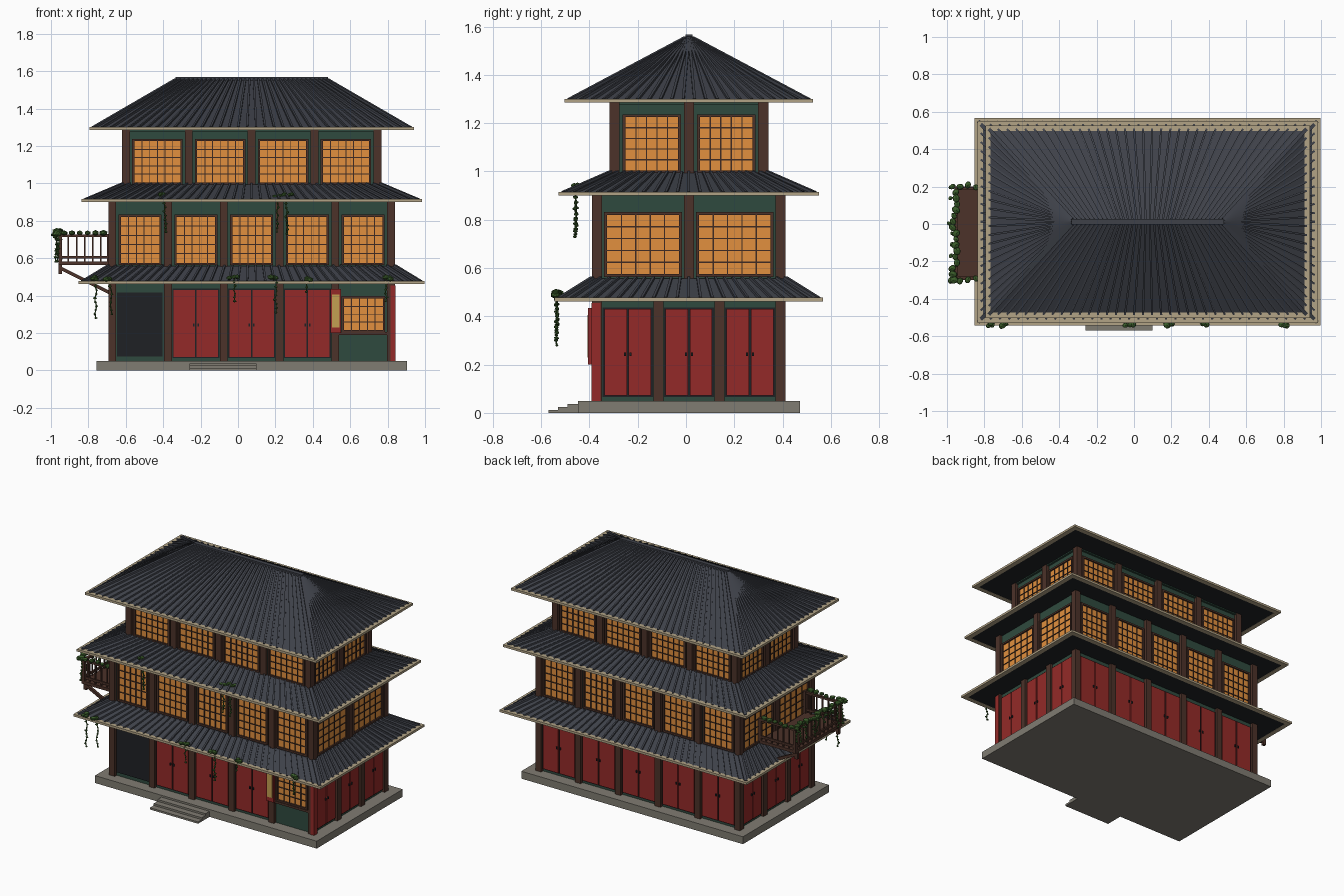
import bpy, bmesh, math, random
from mathutils import Vector, Matrix

if "Cube" in bpy.data.objects:
    bpy.data.objects.remove(bpy.data.objects["Cube"])

random.seed(4)
CX, CY = 0.073, 0.012
MATS, PARTS = {}, {}


def mat(name, r, g, b):
    lin = [(c / 255 / 12.92) if c < 10 else ((c / 255 + 0.055) / 1.055) ** 2.4 for c in (r, g, b)]
    m = bpy.data.materials.new(name)
    m.diffuse_color = (*lin, 1)
    m.use_nodes = True
    m.node_tree.nodes["Principled BSDF"].inputs["Base Color"].default_value = m.diffuse_color
    MATS[name] = m


for args in [("stone", 128, 124, 114), ("wood", 76, 50, 41), ("green", 47, 74, 62), ("dark", 31, 33, 37),
             ("red", 148, 42, 40), ("glow", 226, 144, 62), ("tile", 62, 65, 73), ("underside", 32, 34, 38),
             ("trim", 178, 163, 134), ("gold", 196, 160, 82), ("leaf", 58, 92, 42), ("muntin", 62, 42, 34)]:
    mat(*args)


def part(name, material):
    """Mesh collected under one part name."""
    if name not in PARTS:
        PARTS[name] = (bmesh.new(), material)
    return PARTS[name][0]


def box(bm, lo, hi):
    lo, hi = Vector(lo), Vector(hi)
    d = hi - lo
    size = Matrix.Diagonal((abs(d.x), abs(d.y), abs(d.z), 1))
    bmesh.ops.create_cube(bm, size=1, matrix=Matrix.Translation((lo + hi) / 2) @ size)


def beam(bm, p, q, w, h):
    """Square bar from p to q."""
    p, q = Vector(p), Vector(q)
    d = q - p
    rot = d.to_track_quat('Y', 'Z').to_matrix().to_4x4()
    bmesh.ops.create_cube(bm, size=1, matrix=Matrix.Translation((p + q) / 2) @ rot @ Matrix.Diagonal((w, d.length, h, 1)))


def frustum(bm, h0, z0, h1, z1):
    rings = [[bm.verts.new((CX + sx * h[0], CY + sy * h[1], z)) for sx, sy in ((-1, -1), (1, -1), (1, 1), (-1, 1))]
             for h, z in ((h0, z0), (h1, z1))]
    bm.faces.new(rings[0][::-1])
    bm.faces.new(rings[1])
    for i in range(4):
        j = (i + 1) % 4
        bm.faces.new((rings[0][i], rings[0][j], rings[1][j], rings[1][i]))


# four wall sides: tangent, outward normal
SIDES = {"front": ((1, 0), (0, -1)), "right": ((0, 1), (1, 0)), "back": ((-1, 0), (0, 1)), "left": ((0, -1), (-1, 0))}


def wbox(bm, side, half, u0, u1, d0, d1, z0, z1):
    """Box in wall coordinates: u along the wall, d outward from its face."""
    t, n = SIDES[side]
    r = half[0] if n[0] else half[1]

    def pt(u, d, z):
        return (CX + t[0] * u + n[0] * (r + d), CY + t[1] * u + n[1] * (r + d), z)
    a, b = pt(u0, d0, z0), pt(u1, d1, z1)
    box(bm, [min(x) for x in zip(a, b)], [max(x) for x in zip(a, b)])


def window(floor, side, half, u0, u1, z0, z1, cols, rows):
    wbox(part(floor + "_window_panes", "glow"), side, half, u0, u1, 0, 0.006, z0, z1)
    f = part(floor + "_window_frames", "wood")
    for a, b, c, d in ((u0 - .012, u0, z0 - .012, z1 + .012), (u1, u1 + .012, z0 - .012, z1 + .012),
                       (u0, u1, z0 - .012, z0), (u0, u1, z1, z1 + .012)):
        wbox(f, side, half, a, b, 0, 0.016, c, d)
    m = part(floor + "_window_bars", "muntin")
    for i in range(1, cols):
        u = u0 + (u1 - u0) * i / cols
        wbox(m, side, half, u - .0025, u + .0025, 0.006, 0.011, z0, z1)
    for i in range(1, rows):
        z = z0 + (z1 - z0) * i / rows
        wbox(m, side, half, u0, u1, 0.006, 0.0105, z - .0025, z + .0025)


def door(side, half, u0, u1, z0, z1):
    wbox(part("door_frames", "dark"), side, half, u0, u1, 0, 0.006, z0, z1)
    mid = (u0 + u1) / 2
    for a, b, hx in ((u0 + .007, mid - .004, mid - .012), (mid + .004, u1 - .007, mid + .012)):
        wbox(part("door_leaves", "red"), side, half, a, b, 0, 0.013, z0 + .007, z1 - .007)
        wbox(part("door_handles", "dark"), side, half, hx - .004, hx + .004, 0.013, 0.02, .235, .25)


def floor_shell(name, half, z0, z1, nx, ny, pw=0.042):
    """Wall core, posts and head beams; returns bays as (side, u0, u1)."""
    box(part(name + "_walls", "green"), (CX - half[0], CY - half[1], z0), (CX + half[0], CY + half[1], z1))
    posts, bays = part(name + "_posts", "wood"), []
    for side, (t, n) in SIDES.items():
        L, k = (half[0], nx) if t[0] else (half[1], ny)
        us = [-L + 2 * L * i / k for i in range(k + 1)]
        for u in us[1:-1]:
            wbox(posts, side, half, u - pw / 2, u + pw / 2, -.01, pw / 2, z0, z1)
        wbox(part(name + "_head_beams", "green"), side, half, -L, L, 0, .014, z1 - .022, z1)
        bays += [(side, i, a + pw / 2, b - pw / 2) for i, (a, b) in enumerate(zip(us, us[1:]))]
    for sx in (-1, 1):
        for sy in (-1, 1):
            x, y = CX + sx * half[0], CY + sy * half[1]
            box(posts, (x - pw / 2, y - pw / 2, z0), (x + pw / 2, y + pw / 2, z1))
    return bays


def roof(name, h0, z0, h1, z1):
    """Hipped tile roof with fanned ribs, hip bars, eave trim and dark soffit."""
    inner = (h0[0] - .02, h0[1] - .02)
    frustum(part(name + "_tiles", "tile"), inner, z0 + .01, h1, z1)
    box(part(name + "_soffit", "underside"), (CX - inner[0], CY - inner[1], z0 + .001), (CX + inner[0], CY + inner[1], z0 + .009))
    ribs, trim = part(name + "_ribs", "tile"), part(name + "_eave_trim", "trim")
    for side, (t, n) in SIDES.items():
        ax = 0 if t[0] else 1
        k = round(2 * h0[ax] / .05)
        for i in range(k + 1):
            f = -1 + 2 * i / k
            ends = []
            for h, z in ((inner, z0 + .012), (h1, z1 + .002)):
                ends.append((CX + t[0] * f * h[0] + n[0] * h[0], CY + t[1] * f * h[1] + n[1] * h[1], z))
            w = .02 if i in (0, k) else .011
            beam(ribs, ends[0], ends[1], w, .013)
        wbox(trim, side, h0, -h0[ax], h0[ax], -.032, 0, z0, z0 + .015)


# stone plinth and front steps
box(part("plinth", "stone"), (CX - .83, CY - .46, 0), (CX + .83, CY + .46, .05))
for i in range(3):
    box(part("front_steps", "stone"), (-.26, -.57 + .04 * i, 0), (.10, -.44, .0125 * (i + 1)))

# ground floor: doors, an open entrance and one window
G = (.745, .38)
for side, i, a, b in floor_shell("ground_floor", G, .05, .50, 5, 3):
    if side == "front" and i == 0:
        wbox(part("entrance_opening", "dark"), side, G, a + .005, b - .008, 0, .008, .075, .415)
    elif side == "front" and i == 4:
        window("ground_floor", side, G, a + .025, b - .022, .215, .385, 5, 4)
        wbox(part("window_sill", "wood"), side, G, a, b, 0, .02, .19, .205)
    else:
        door(side, G, a + .002, b - .002, .065, .437)

# hanging sign and red corner board
sign = part("sign_board", "red")
box(sign, (.495, -.405, .20), (.55, -.389, .435))
box(part("sign_face", "gold"), (.503, -.409, .23), (.542, -.404, .405))
box(part("corner_board", "red"), (.815, -.391, .05), (.843, -.355, .455))

# second and third floors
for side, i, a, b in floor_shell("second_floor", G, .50, .93, 5, 2):
    long = side in ("front", "back")
    m = .025 if long else .02
    window("second_floor", side, G, a + m, b - m, .575, .82, 5, 5)
T = (.672, .308)
for side, i, a, b in floor_shell("third_floor", T, .95, 1.30, 4, 2):
    window("third_floor", side, T, a + .024, b - .024, 1.005, 1.225, 6 if side in ("front", "back") else 5, 5)

# three roofs and the ridge
roof("lower_roof", (.925, .556), .462, (.765, .40), .557)
roof("middle_roof", (.911, .54), .90, (.69, .325), .995)
roof("top_roof", (.868, .515), 1.285, (.405, .012), 1.552)
box(part("ridge_cap", "tile"), (CX - .407, CY - .015, 1.54), (CX + .407, CY + .015, 1.568))

# left balcony
X0, X1, Y0, Y1 = -.96, -.69, -.30, .20
box(part("balcony_deck", "wood"), (X0, Y0, .562), (X1, Y1, .582))
rail = part("balcony_railing", "wood")
runs = [((X0 + .01, Y0 + .01), (X0 + .01, Y1 - .01)), ((X0 + .01, Y0 + .01), (X1, Y0 + .01)), ((X0 + .01, Y1 - .01), (X1, Y1 - .01))]
for p, q in runs:
    for z, w in ((.72, .018), (.605, .012)):
        beam(rail, (*p, z), (*q, z), w, .014)
    n = round(math.dist(p, q) / .042)
    for i in range(n + 1):
        x, y = (p[k] + (q[k] - p[k]) * i / n for k in (0, 1))
        w = .02 if i in (0, n) else .008
        beam(rail, (x, y, .575), (x, y, .73 if w > .01 else .72), w, w)
for y in (Y0 + .03, Y1 - .03):
    beam(part("balcony_braces", "wood"), (-.955, y, .55), (-.685, y, .415), .018, .018)
    box(part("balcony_braces", "wood"), (-.96, y - .01, .515), (-.94, y + .01, .57))


# ivy
def leaf(x, y, z, r):
    m = Matrix.Translation((x, y, z)) @ Matrix.Rotation(random.random() * 6, 4, 'Z') @ Matrix.Diagonal((r, r * .8, r * .65, 1))
    bmesh.ops.create_icosphere(part("ivy_leaves", "leaf"), subdivisions=1, radius=1, matrix=m)


def vine(x, y, z0, z1, clump=.024, n_clump=3):
    for i in range(n_clump):
        leaf(x + random.uniform(-.03, .03), y + random.uniform(-.01, .01), z0 + random.uniform(-.008, .008), clump * random.uniform(.7, 1))
    p, k = Vector((x, y, z0)), max(2, round((z0 - z1) / .022))
    for i in range(k):
        q = Vector((x + random.uniform(-.006, .006), y + random.uniform(-.004, .004), z0 + (z1 - z0) * (i + 1) / k))
        beam(part("ivy_stems", "leaf"), p, q, .005, .005)
        leaf(q.x, q.y, q.z, random.uniform(.007, .012))
        p = q


for x, z1 in ((-.76, .28), (-.68, .30), (-.02, .37), (.20, .31), (.37, .42), (.79, .37)):
    vine(x, -.535, .492, z1)
for x, z1 in ((-.39, .74), (.21, .74), (.26, .73)):
    vine(x, -.457, .938, z1, .02)
for i in range(17):
    x, y = X0 + random.uniform(-.012, .018), Y0 + (Y1 - Y0) * i / 16
    leaf(x, y, .735 + random.uniform(-.01, .01), random.uniform(.018, .027))
    if i % 2 == 0:
        vine(x, y, .72, random.uniform(.58, .67), .015, 1)
for i in range(6):
    for y in (Y0, Y1):
        leaf(X0 + .03 + i * .042, y + random.uniform(-.01, .01), .735, random.uniform(.016, .025))
leaf(-.975, Y0, .73, .025)

# turn collected parts into objects
for name, (bm, material) in PARTS.items():
    bmesh.ops.recalc_face_normals(bm, faces=bm.faces)
    me = bpy.data.meshes.new(name)
    bm.to_mesh(me)
    bm.free()
    me.materials.append(MATS[material])
    bpy.context.collection.objects.link(bpy.data.objects.new(name, me))
